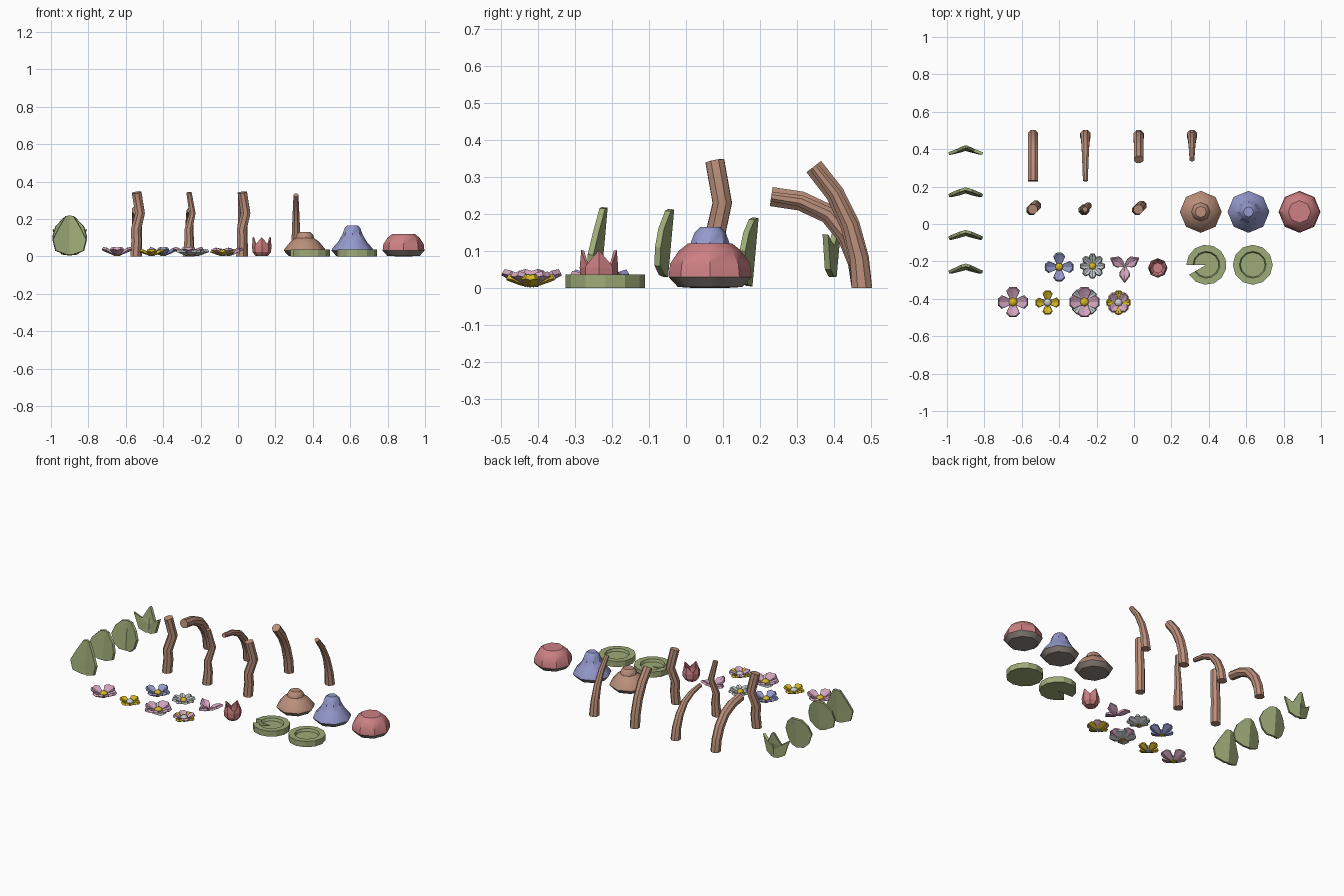
import bpy, bmesh, math
from mathutils import Matrix, Vector

cube = bpy.data.objects.get("Cube")
if cube:
    bpy.data.objects.remove(cube)


def material(name, *srgb):
    mat = bpy.data.materials.new(name)
    col = [((c + 0.055) / 1.055) ** 2.4 for c in srgb] + [1]
    mat.diffuse_color = col
    mat.use_nodes = True
    mat.node_tree.nodes["Principled BSDF"].inputs["Base Color"].default_value = col
    return mat


GREEN = material("leaf green", .62, .67, .47)
BROWN = material("bark brown", .73, .56, .48)
BLUE = material("soft blue", .58, .60, .80)
RED = material("soft red", .80, .50, .51)
PINK = material("petal pink", .82, .64, .74)
YELLOW = material("pollen yellow", .82, .71, .15)
WHITE = material("petal white", .77, .79, .80)
GILL = material("gill grey", .56, .52, .49)


def finish(bm, name, mats, smooth=None, thick=0):
    bmesh.ops.remove_doubles(bm, verts=bm.verts, dist=1e-5)
    bmesh.ops.recalc_face_normals(bm, faces=bm.faces)
    mesh = bpy.data.meshes.new(name)
    bm.to_mesh(mesh)
    bm.free()
    obj = bpy.data.objects.new(name, mesh)
    bpy.context.collection.objects.link(obj)
    for m in mats:
        mesh.materials.append(m)
    if thick:
        mod = obj.modifiers.new("thickness", "SOLIDIFY")
        mod.thickness, mod.offset = thick, 0
    if smooth:
        bpy.ops.object.select_all(action="DESELECT")
        obj.select_set(True)
        bpy.context.view_layer.objects.active = obj
        bpy.ops.object.shade_smooth_by_angle(angle=math.radians(smooth))
    return obj


def loft(rings, caps=(True, True)):
    """Join equal rings of points into a skin, with optional end faces."""
    bm = bmesh.new()
    rows = [[bm.verts.new(p) for p in ring] for ring in rings]
    n = len(rows[0])
    for a, b in zip(rows, rows[1:]):
        for i in range(n):
            j = (i + 1) % n
            bm.faces.new((a[i], a[j], b[j], b[i]))
    for row, cap in zip((rows[0], rows[-1]), caps):
        if cap:
            bm.faces.new(row)
    return bm


def circle(c, r, n=8, phase=0):
    return [(c[0] + r * math.cos(phase + math.tau * i / n),
             c[1] + r * math.sin(phase + math.tau * i / n), c[2]) for i in range(n)]


def add_strip(bm, rows, matrix):
    """Folded blade; rows are (centre length, edge length, half width, centre lift, edge lift)."""
    grid = [[bm.verts.new(matrix @ Vector(p)) for p in ((-w, e, eh), (0, c, ch), (w, e, eh))]
            for c, e, w, ch, eh in rows]
    for a, b in zip(grid, grid[1:]):
        for i in (0, 1):
            bm.faces.new((a[i], a[i + 1], b[i + 1], b[i]))


# Standing leaves, folded along the middle
leaf_shapes = [
    (-.23, [(.01, .01, .02), (.04, .03, .075), (.09, .09, .09), (.15, .15, .06), (.218, .215, .022)]),
    (-.05, [(.03, .035, .03), (.06, .06, .08), (.11, .11, .09), (.16, .16, .075), (.213, .208, .03)]),
    (.18, [(.005, .01, .04), (.03, .04, .07), (.09, .10, .09), (.14, .15, .07), (.19, .185, .035)]),
    (.405, [(.03, .03, .02), (.05, .05, .06), (.08, .145, .09), (.12, .115, .045), (.19, .185, .008)]),
]
for k, (y, shape) in enumerate(leaf_shapes):
    bm = bmesh.new()
    rows = [(c, e, w, -.09 * (c - .1), -.09 * (c - .1) + .3 * w) for c, e, w in shape]
    add_strip(bm, rows, Matrix.Translation((-.9, y, 0)) @ Matrix.Rotation(math.pi / 2, 4, "X"))
    finish(bm, f"leaf_{k + 1}", [GREEN], thick=.016)


# Branches, swept along a path
def branch(name, path, r0, r1):
    pts = [Vector(p) for p in path]
    rings = []
    for i, p in enumerate(pts):
        d = (pts[min(i + 1, len(pts) - 1)] - pts[max(i - 1, 0)]).normalized()
        if i == 0:
            d = Vector((0, 0, 1))
        u = Vector((1, 0, 0))
        u = (u - d * u.dot(d)).normalized()
        v = d.cross(u)
        r = r0 + (r1 - r0) * i / (len(pts) - 1)
        rings.append([p + r * (math.cos(a) * u + math.sin(a) * v)
                      for a in (math.tau * (s + .5) / 8 for s in range(8))])
    finish(loft(rings), name, [BROWN], smooth=40)


bent = [(.475, 0), (.464, .07), (.435, .14), (.385, .2), (.31, .235), (.23, .247)]
arched = [(.475, 0), (.467, .08), (.443, .17), (.402, .255), (.345, .328)]
for name, x, path, r1 in (("bent_branch", -.54, bent, .028), ("bent_tapered_branch", -.26, bent, .014),
                          ("arched_branch", .025, arched, .027), ("arched_tapered_branch", .31, arched, .014)):
    branch(name, [(x, y, z) for y, z in path], .03, r1)

crooked = [(-.008, .075, 0), (-.003, .08, .08), (-.006, .078, .14), (.016, .098, .23), (-.002, .078, .342)]
for name, x, r0, r1 in (("crooked_branch", -.54, .03, .028), ("crooked_tapered_branch", -.26, .03, .015),
                        ("crooked_stout_branch", .025, .029, .027)):
    branch(name, [(x + dx, y, z) for dx, y, z in crooked], r0, r1)

# Mushroom caps with grey undersides
for name, x, mat, top in (
        ("brown_cap", .357, BROWN, [(.108, .04), (.075, .08), (.05, .097), (.045, .115), (.03, .13)]),
        ("blue_cap", .612, BLUE, [(.108, .042), (.075, .08), (.053, .12), (.042, .15), (.027, .165)]),
        ("red_cap", .885, RED, [(.108, .065), (.085, .1), (.06, .12)])):
    profile = [(.04, 0), (.087, .003), (.112, .03)] + top
    obj = finish(loft([circle((x, .065, z), r) for r, z in profile]), name, [mat, GILL], smooth=38)
    for f in obj.data.polygons:
        f.material_index = int(f.center.z < .029)

# Lily pads with a raised rim, the first one notched
pad = [(0, 0), (.107, 0), (.107, .036), (.072, .036), (.066, .02), (0, .02)]
for name, x, gap in (("notched_lily_pad", .387, 30), ("lily_pad", .635, 0)):
    rings = []
    for i in range(13):
        a = math.radians(180 + gap + (360 - gap) * i / 12)
        rings.append([(x + r * math.cos(a), -.218 + r * math.sin(a), z) for r, z in pad])
    finish(loft(rings, (gap > 0, gap > 0)), name, [GREEN])


# Flowers: rings of folded petals round a small centre
def petals(name, x, y, mat, count, length, width, phase=0, low=.008, high=.04, pointed=False):
    shape = [(.08, .3), (.45, .7), (.75, 1), (1, .5)]
    if pointed:
        shape = [(.05, .25), (.35, .9), (.6, 1), (1, .08)]
    bm = bmesh.new()
    for i in range(count):
        m = Matrix.Translation((x, y, 0)) @ Matrix.Rotation(phase + math.tau * i / count, 4, "Z")
        rows = []
        for t, w in shape:
            z = low + (high - low) * t ** 1.3
            rows.append((length * t, length * t * .98, width * w, z, z + .3 * width * w))
        add_strip(bm, rows, m)
    finish(bm, name, [mat], thick=.014)


def centre(name, x, y, mat, r=.022):
    rings = [circle((x, y, z), r * s) for s, z in ((.7, .003), (1, .018), (.9, .03), (.5, .038))]
    finish(loft(rings), name, [mat], smooth=50)


diag = math.pi / 4
petals("blue_petals", -.4, -.23, BLUE, 4, .074, .03)
centre("blue_flower_centre", -.4, -.23, YELLOW)
petals("white_petals", -.222, -.225, WHITE, 8, .065, .018, high=.03)
centre("white_flower_centre", -.222, -.225, YELLOW, .02)
petals("three_pink_petals", -.05, -.225, PINK, 3, .085, .027, math.pi, pointed=True)
petals("large_pink_petals", -.647, -.417, PINK, 4, .078, .035)
centre("large_pink_centre", -.647, -.417, YELLOW, .025)
petals("yellow_petals", -.462, -.42, YELLOW, 4, .062, .025, high=.03)
centre("yellow_flower_centre", -.462, -.42, WHITE)
petals("double_pink_petals", -.265, -.417, PINK, 4, .078, .036)
petals("double_white_petals", -.265, -.417, WHITE, 4, .075, .032, diag, high=.026)
centre("double_flower_centre", -.265, -.417, YELLOW, .025)
petals("mixed_yellow_petals", -.083, -.42, YELLOW, 4, .063, .023, high=.028)
petals("mixed_pink_petals", -.083, -.42, PINK, 4, .06, .025, diag, high=.036)
centre("mixed_flower_centre", -.083, -.42, WHITE)

# Tulip cup with four pointed tips
base = (.127, -.235)
rings = [circle((*base, z), r) for r, z in ((.03, .005), (.046, .025), (.048, .055))]
tips = [(px, py, .102 if i % 2 == 0 else .062)
        for i, (px, py, _) in enumerate(circle((*base, 0), .044))]
finish(loft(rings + [tips], (True, False)), "tulip", [RED], thick=.008)
